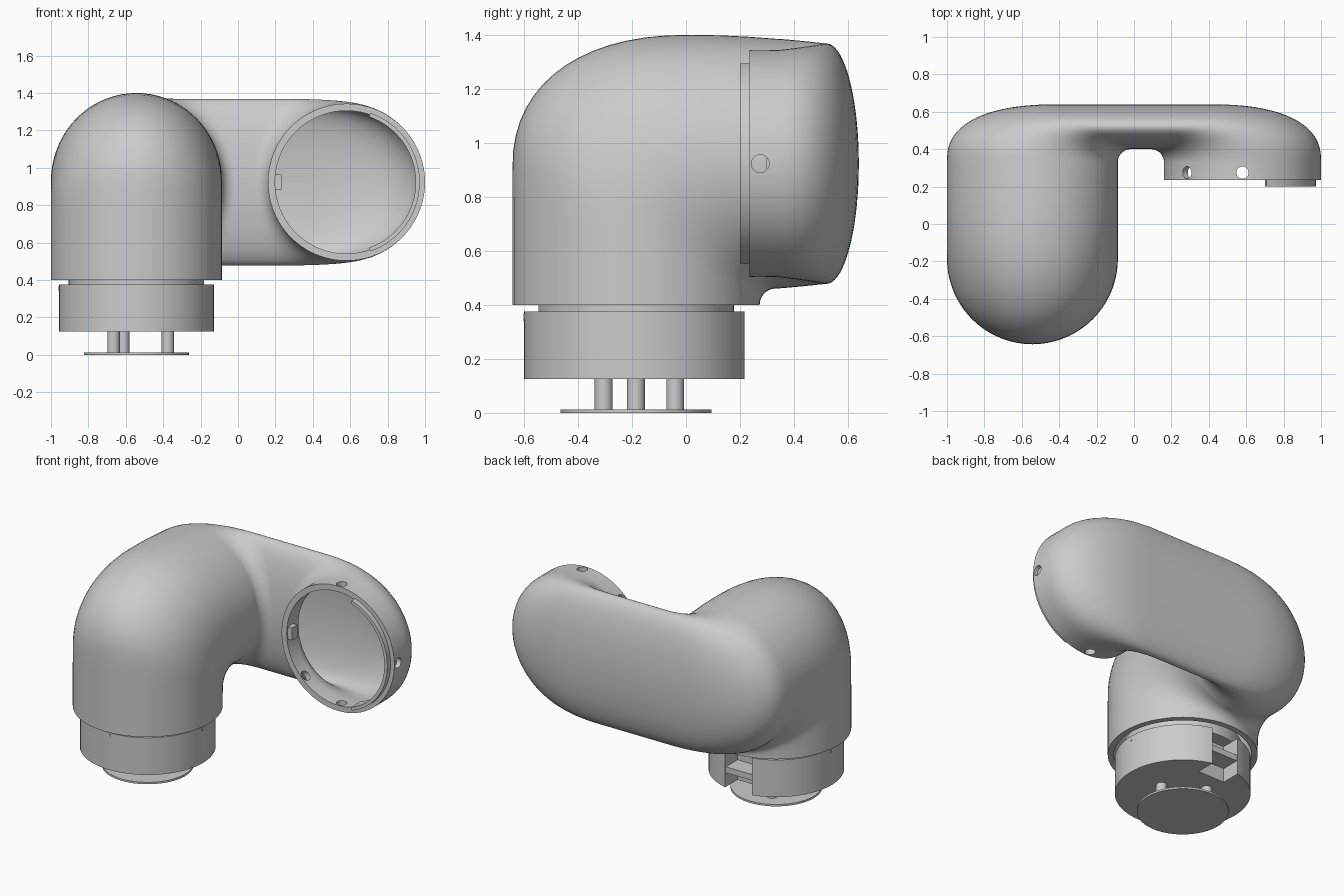
import bpy, bmesh, math
from math import sin, cos, pi, radians
from mathutils import Vector, Matrix

if "Cube" in bpy.data.objects:
    bpy.data.objects.remove(bpy.data.objects["Cube"])

CX, CY = -0.543, -0.185      # axis of the upright tube
RX, RZ = 0.58, 0.923         # axis of the side socket
WALL, SEG = 0.038, 72


def make(name, bm, smooth=True):
    bmesh.ops.recalc_face_normals(bm, faces=bm.faces)
    me = bpy.data.meshes.new(name)
    bm.to_mesh(me)
    bm.free()
    ob = bpy.data.objects.new(name, me)
    bpy.context.collection.objects.link(ob)
    if smooth:
        bpy.ops.object.select_all(action='DESELECT')
        ob.select_set(True)
        bpy.context.view_layer.objects.active = ob
        bpy.ops.object.shade_smooth_by_angle(angle=radians(35))
    return ob


def add_cyl(bm, p, q, r, seg=64):
    p, q = Vector(p), Vector(q)
    rot = (q - p).to_track_quat('Z', 'Y').to_matrix().to_4x4()
    bmesh.ops.create_cone(bm, cap_ends=True, segments=seg, radius1=r, radius2=r,
                          depth=(q - p).length,
                          matrix=Matrix.Translation((p + q) / 2) @ rot)


def add_box(bm, lo, hi):
    lo, hi = Vector(lo), Vector(hi)
    bmesh.ops.create_cube(bm, size=1, matrix=Matrix.Translation((lo + hi) / 2)
                          @ Matrix.Diagonal((*(hi - lo), 1)))


def add_prism(bm, outline, z0, z1):
    lo = [bm.verts.new((x, y, z0)) for x, y in outline]
    hi = [bm.verts.new((x, y, z1)) for x, y in outline]
    bm.faces.new(lo)
    bm.faces.new(hi)
    for j in range(len(lo)):
        bm.faces.new((lo[j - 1], lo[j], hi[j], hi[j - 1]))


def quarter(a, n):           # point on a full-bodied quarter curve
    return cos(a) ** (2 / n) if cos(a) > 1e-9 else 0, max(sin(a), 0) ** (2 / n)


# Shell: elliptical sections (centre, half axis P, half axis Q) along the bent tube
sections = []


def upright(o, i):           # o, i = outer and inner edge in (y, z)
    o, i = Vector((CX, *o)), Vector((CX, *i))
    sections.append(((o + i) / 2, (o - i) / 2, Vector((-0.457, 0, 0))))


def level(o, i, h):          # o, i = outer and inner edge in (x, y)
    o, i = Vector((*o, RZ)), Vector((*i, RZ))
    sections.append(((o + i) / 2, Vector((0, 0, h)), (o - i) / 2))


# elbow from upright to backward
outer = [(-0.643, z) for z in (0.43, 0.55, 0.67, 0.79)]
for k in range(16):
    c, s = quarter(radians(6 * k), 2.3)
    outer.append((0.02 - 0.663 * c, 0.9 + 0.5 * s))
outer += [(0.13, 1.398), (0.23, 1.393), (0.33, 1.3855)]
upright((-0.643, 0.40), (0.273, 0.40))
for k, o in enumerate(outer):
    a = k / (len(outer) - 1) * pi / 2
    upright(o, (0.333 - 0.06 * cos(a), 0.4005 + 0.06 * sin(a)))

# bend from backward to sideways, flattening into the bridge
N = 18
for k in range(1, N + 1):
    a = k / N * pi / 2
    c, s = quarter(a, 2.4)
    level((-0.4 - 0.6 * c, 0.34 + 0.30 * s),
          (-0.017 - 0.07 * cos(a), 0.33 + 0.07 * sin(a)), 0.4625 - 0.0175 * sin(a))
for x in (-0.2, 0, 0.2):
    level((x, 0.64), (0.035 + x * 0.14, 0.40), 0.445)

# bend from sideways to the forward-facing socket
for k in range(N, -1, -1):
    a = k / N * pi / 2
    c, s = quarter(a, 2.4)
    level((0.4 + 0.6 * c, 0.34 + 0.30 * s),
          (0.09 + 0.07 * cos(a), 0.33 + 0.07 * sin(a)), 0.42 + 0.025 * sin(a))
level((1.0, 0.235), (0.16, 0.235), 0.42)

bm = bmesh.new()
inner = [(c, p * (1 - WALL / p.length), q * (1 - WALL / q.length)) for c, p, q in sections]
rings = []
for c, p, q in sections + inner[::-1]:
    rings.append([bm.verts.new(c + p * cos(t) + q * sin(t))
                  for t in (2 * pi * j / SEG for j in range(SEG))])
for r, s in zip(rings, rings[1:] + rings[:1]):
    for j in range(SEG):
        m = (j + 1) % SEG
        bm.faces.new((r[j], r[m], s[m], s[j]))
shell = make("elbow_shell", bm)

# Screw holes around the socket
bm = bmesh.new()
for deg in (0, 90, 135, 225, 270):
    d = Vector((cos(radians(deg)), 0, sin(radians(deg))))
    c = Vector((RX, 0.275, RZ))
    add_cyl(bm, c + d * 0.33, c + d * 0.5, 0.033, 24)
cutter = make("socket_hole_cutter", bm, False)
cutter.hide_render = cutter.hide_viewport = True
mod = shell.modifiers.new("socket_holes", 'BOOLEAN')
mod.object, mod.operation, mod.solver = cutter, 'DIFFERENCE', 'EXACT'

# Raised lip on the right part of the socket mouth
bm = bmesh.new()
loops = []
for k in range(33):
    a = radians(-71 + 142 * k / 32)
    loops.append([bm.verts.new((RX + r * cos(a), y, RZ + r * sin(a)))
                  for r, y in ((0.37, 0.2), (0.392, 0.2), (0.392, 0.3), (0.37, 0.3))])
for r, s in zip(loops, loops[1:]):
    for j in range(4):
        bm.faces.new((r[j], r[j - 1], s[j - 1], s[j]))
bm.faces.new(loops[0])
bm.faces.new(loops[-1])
make("socket_lip", bm)

# Locating key inside the socket
bm = bmesh.new()
add_box(bm, (0.185, 0.245, 0.88), (0.232, 0.30, 0.965))
make("socket_key", bm, False)

# Base drum: notched slabs above and below a set-back bridge
R, HALF, DEEP = 0.414, 0.1, 0.1


def notched(depth):
    g = math.asin(HALF / R)
    arc = [pi / 2 + g + (2 * pi - 2 * g) * k / 72 for k in range(73)]
    pts = [(CX + R * cos(a), CY + R * sin(a)) for a in arc]
    return pts + [(CX + HALF, CY + depth), (CX - HALF, CY + depth)]


bm = bmesh.new()
add_prism(bm, notched(0.27), 0.125, 0.22)
add_prism(bm, notched(0.395), 0.22, 0.26)
add_prism(bm, notched(0.27), 0.26, 0.375)
make("base_drum", bm)

# Neck joining drum and shell
bm = bmesh.new()
add_cyl(bm, (CX, CY, 0.374), (CX, CY, 0.46), 0.362, 72)
make("base_neck", bm)

# Small screws around the drum
bm = bmesh.new()
for deg in (-90, 0, 180):
    d = Vector((cos(radians(deg)), sin(radians(deg)), 0))
    c = Vector((CX, CY, 0.355))
    add_cyl(bm, c + d * 0.38, c + d * 0.416, 0.014, 16)
make("drum_screws", bm)

# Three standoff pins and the foot plate
bm = bmesh.new()
for x, y in ((-0.375, -0.185), (-0.665, -0.305), (-0.613, -0.04)):
    add_cyl(bm, (x, y, 0.01), (x, y, 0.13), 0.033, 24)
make("standoff_pins", bm)
bm = bmesh.new()
add_cyl(bm, (CX, CY, 0), (CX, CY, 0.013), 0.28)
make("foot_plate", bm)
